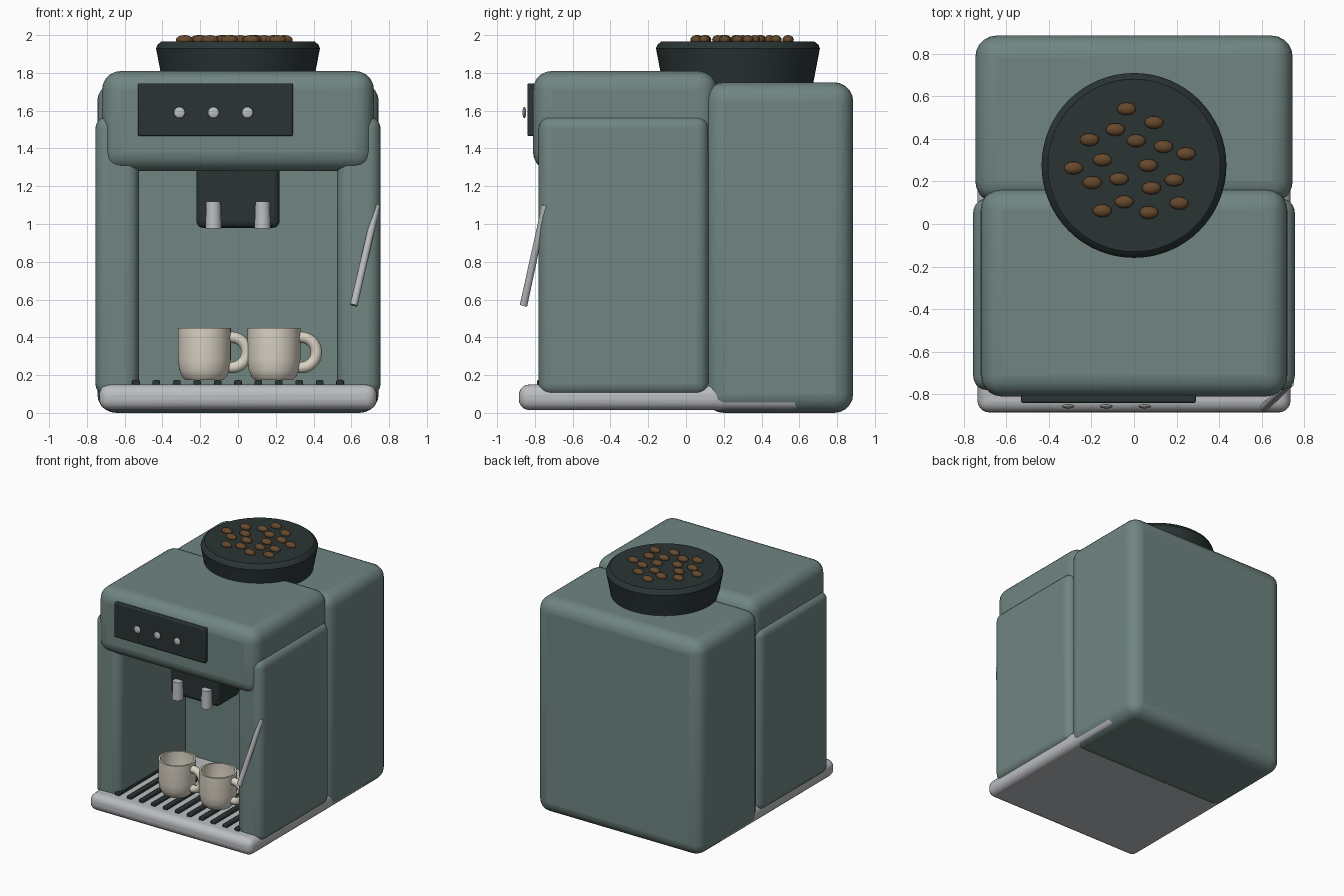
import bpy, math
from mathutils import Vector

if "Cube" in bpy.data.objects:
    bpy.data.objects.remove(bpy.data.objects["Cube"], do_unlink=True)


def material(name, rgb):
    m = bpy.data.materials.new(name)
    m.use_nodes = True
    m.diffuse_color = (*rgb, 1)
    node = next(n for n in m.node_tree.nodes if n.type == "BSDF_PRINCIPLED")
    node.inputs["Base Color"].default_value = (*rgb, 1)
    return m


TEAL = material("muted_teal", (0.16, 0.235, 0.222))
DARK = material("charcoal", (0.023, 0.034, 0.034))
STEEL = material("steel_grey", (0.5, 0.51, 0.53))
CREAM = material("cream_ceramic", (0.7, 0.65, 0.55))
BROWN = material("bean_brown", (0.13, 0.065, 0.025))


def finish(name, mat, angle=35):
    ob = bpy.context.object
    ob.name = name
    ob.data.materials.clear()
    ob.data.materials.append(mat)
    bpy.ops.object.shade_smooth_by_angle(angle=math.radians(angle))
    return ob


def box(name, mat, xs, ys, zs, bevel=0.0, segments=5):
    """Rounded box given by its extents."""
    ranges = (xs, ys, zs)
    bpy.ops.mesh.primitive_cube_add(size=1, location=[sum(r) / 2 for r in ranges])
    bpy.context.object.scale = [r[1] - r[0] for r in ranges]
    bpy.ops.object.transform_apply(location=False, rotation=False, scale=True)
    ob = finish(name, mat)
    if bevel:
        mod = ob.modifiers.new("rounding", "BEVEL")
        mod.width, mod.segments = bevel, segments
    return ob


def rod(name, mat, start, end, r1, r2):
    """Tapered round bar between two points."""
    a, b = Vector(start), Vector(end)
    bpy.ops.mesh.primitive_cone_add(vertices=24, radius1=r1, radius2=r2,
                                    depth=(b - a).length, location=(a + b) / 2)
    bpy.context.object.rotation_euler = (b - a).to_track_quat("Z", "Y").to_euler()
    return finish(name, mat)


def ball(name, mat, location, scale):
    bpy.ops.mesh.primitive_uv_sphere_add(segments=16, ring_count=10, radius=1, location=location)
    bpy.context.object.scale = scale
    return finish(name, mat, 60)


def lathe(name, mat, profile, location, steps=48):
    """Closed solid turned around z from (radius, height) points."""
    verts, faces = [], []
    for r, z in profile:
        for i in range(steps):
            a = math.tau * i / steps
            verts.append((r * math.cos(a), r * math.sin(a), z))
    for k in range(len(profile) - 1):
        for i in range(steps):
            j = (i + 1) % steps
            faces.append((k * steps + i, k * steps + j, (k + 1) * steps + j, (k + 1) * steps + i))
    faces.append(tuple(reversed(range(steps))))
    faces.append(tuple(range((len(profile) - 1) * steps, len(profile) * steps)))
    mesh = bpy.data.meshes.new(name)
    mesh.from_pydata(verts, [], faces)
    ob = bpy.data.objects.new(name, mesh)
    bpy.context.collection.objects.link(ob)
    bpy.ops.object.select_all(action="DESELECT")
    bpy.context.view_layer.objects.active = ob
    ob.select_set(True)
    ob.location = location
    return finish(name, mat)


# Main housing
box("rear_body", TEAL, (-0.745, 0.745), (0.1, 0.885), (0, 1.75), 0.1)
box("head", TEAL, (-0.72, 0.72), (-0.81, 0.165), (1.28, 1.81), 0.1)
for side, label in ((-1, "right"), (1, "left")):
    xs = sorted((side * 0.525, side * 0.755))
    box(label + "_side_wall", TEAL, xs, (-0.78, 0.12), (0.09, 1.57), 0.065)

# Drip tray with grille bars
box("drip_tray", STEEL, (-0.735, 0.735), (-0.885, 0.63), (0.015, 0.15), 0.055)
for i in range(11):
    x = (i - 5) * 0.108
    box("grille_bar", DARK, (x - 0.02, x + 0.02), (-0.79, -0.13), (0.145, 0.173), 0.006, 2)

# Control panel and buttons
box("control_panel", DARK, (-0.53, 0.29), (-0.84, -0.8), (1.465, 1.745), 0.008, 2)
for x in (-0.31, -0.13, 0.05):
    ball("button", STEEL, (x, -0.856, 1.59), (0.03, 0.01, 0.03))

# Brew spout
box("spout_block", DARK, (-0.22, 0.22), (-0.57, -0.28), (0.98, 1.33), 0.035)
for x in (-0.13, 0.13):
    rod("spout_nozzle", STEEL, (x, -0.59, 0.975), (x, -0.59, 1.12), 0.043, 0.038)

# Steam wand
rod("steam_wand", STEEL, (0.613, -0.86, 0.57), (0.735, -0.745, 1.1), 0.02, 0.018)

# Bean hopper, with beans laid out in a sunflower spiral
lathe("bean_hopper", DARK, [(0.39, 1.7), (0.43, 1.91), (0.434, 1.93), (0.425, 1.95), (0.405, 1.966)],
      (0, 0.275, 0), 64)
for k in range(18):
    r, a = 0.067 * math.sqrt(k + 1), -math.radians(137.5) * k
    ball("coffee_bean", BROWN, (r * math.cos(a), 0.275 + r * math.sin(a), 1.975),
         (0.045, 0.03, 0.025))

# Cups with looped handles
cup_profile = [(0.1, 0), (0.118, 0.018), (0.133, 0.055), (0.14, 0.11), (0.14, 0.277),
               (0.125, 0.277), (0.123, 0.1), (0.105, 0.04), (0.08, 0.025)]
for x in (-0.178, 0.19):
    lathe("cup", CREAM, cup_profile, (x, -0.53, 0.173))
    curve = bpy.data.curves.new("cup_handle", "CURVE")
    curve.dimensions = "3D"
    curve.bevel_depth, curve.bevel_resolution = 0.03, 4
    curve.use_fill_caps = True
    curve.materials.append(CREAM)
    spline = curve.splines.new("POLY")
    spline.points.add(16)
    for i, p in enumerate(spline.points):
        a = math.radians(-100 + 12.5 * i)
        p.co = (0.145 + 0.08 * math.cos(a), 0, 0.08 * math.sin(a), 1)
    handle = bpy.data.objects.new("cup_handle", curve)
    handle.location = (x, -0.53, 0.32)
    bpy.context.collection.objects.link(handle)
